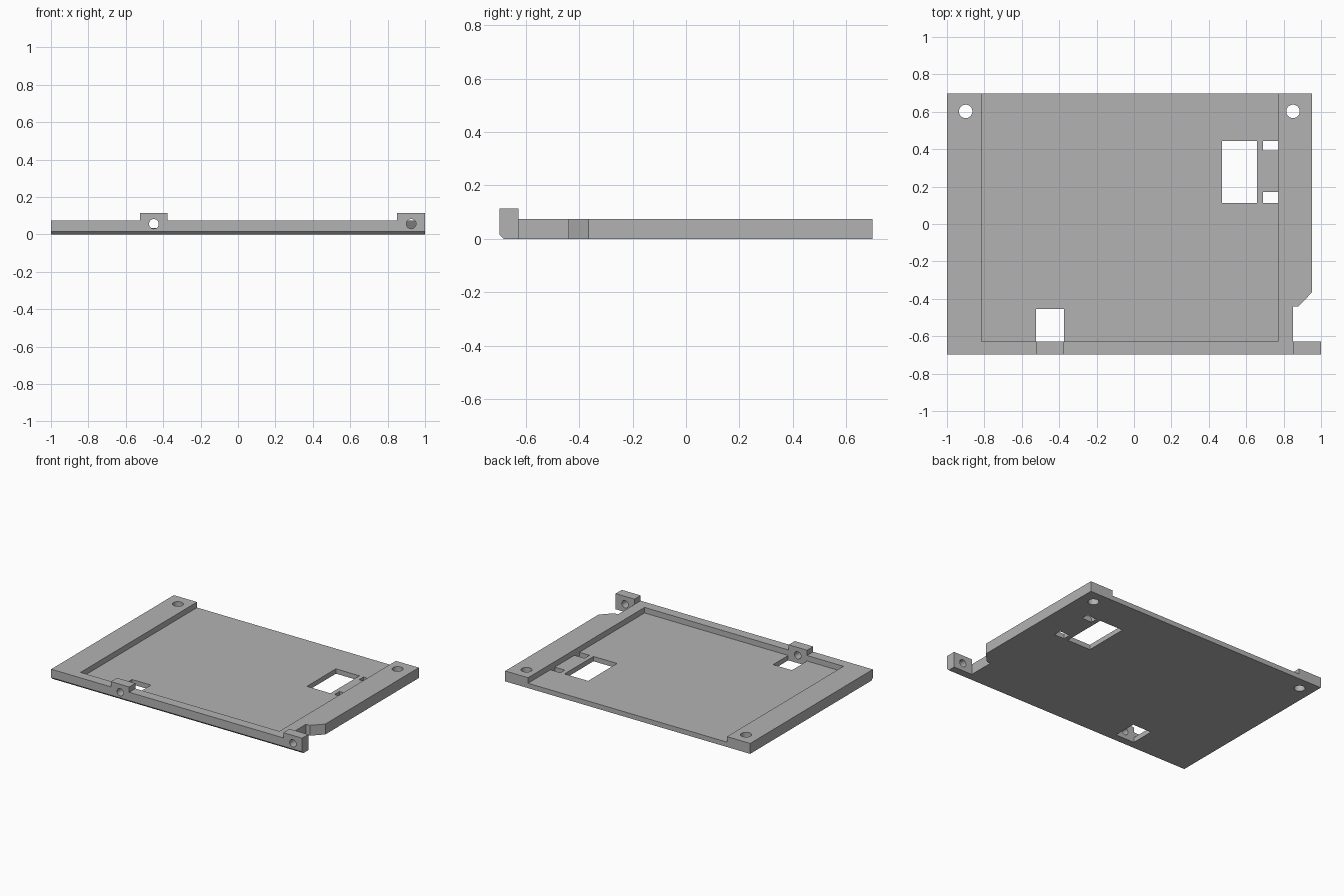
import bpy, bmesh, math
from mathutils import Matrix, Vector

if "Cube" in bpy.data.objects:
    bpy.data.objects.remove(bpy.data.objects["Cube"], do_unlink=True)

HALF_Y = 0.698      # half depth of the tray
BAR_Y = -0.628      # inner face of the front bar
FLOOR, RIM, TAB = 0.035, 0.075, 0.113

# Material
grey = bpy.data.materials.new("plain grey")
grey.use_nodes = True
colour = (0.45, 0.45, 0.45, 1)
grey.diffuse_color = colour
grey.node_tree.nodes["Principled BSDF"].inputs["Base Color"].default_value = colour


def make_object(name, bm):
    bmesh.ops.recalc_face_normals(bm, faces=bm.faces)
    mesh = bpy.data.meshes.new(name)
    bm.to_mesh(mesh)
    bm.free()
    mesh.materials.append(grey)
    ob = bpy.data.objects.new(name, mesh)
    bpy.context.scene.collection.objects.link(ob)
    return ob


def prism(name, points, direction):
    """Extrude a closed outline along a direction."""
    bm = bmesh.new()
    face = bm.faces.new([bm.verts.new(p) for p in points])
    grown = bmesh.ops.extrude_face_region(bm, geom=[face])["geom"]
    moved = [g for g in grown if isinstance(g, bmesh.types.BMVert)]
    bmesh.ops.translate(bm, verts=moved, vec=Vector(direction))
    return make_object(name, bm)


def box(name, x0, x1, y0, y1, z0, z1):
    outline = [(x0, y0, z0), (x1, y0, z0), (x1, y1, z0), (x0, y1, z0)]
    return prism(name, outline, (0, 0, z1 - z0))


def rod(name, centre, radius, length, axis):
    bm = bmesh.new()
    turn = Matrix.Rotation(math.pi / 2, 4, "X") if axis == "Y" else Matrix()
    bmesh.ops.create_cone(bm, cap_ends=True, segments=32, radius1=radius,
                          radius2=radius, depth=length,
                          matrix=Matrix.Translation(centre) @ turn)
    return make_object(name, bm)


def cut(target, cutter):
    """Subtract a cutter, then remove it."""
    mod = target.modifiers.new("cut", "BOOLEAN")
    mod.operation, mod.solver, mod.object = "DIFFERENCE", "EXACT", cutter
    bpy.context.view_layer.update()
    graph = bpy.context.evaluated_depsgraph_get()
    mesh = bpy.data.meshes.new_from_object(target.evaluated_get(graph))
    target.modifiers.clear()
    target.data = mesh
    bpy.data.objects.remove(cutter, do_unlink=True)


# Tray block with the notched right side and front right post
outline = [(-1, -HALF_Y), (1, -HALF_Y), (1, BAR_Y), (0.85, BAR_Y),
           (0.85, -0.44), (0.88, -0.44), (0.952, -0.365),
           (0.952, HALF_Y), (-1, HALF_Y)]
tray = prism("tray", [(x, y, 0) for x, y in outline], (0, 0, TAB))

# Lower the rim everywhere except the two front tabs
cut(tray, box("rim_cutter", -2, 2, BAR_Y, 2, RIM, 1))
for x0, x1 in ((-2, -0.525), (-0.378, 0.85)):
    cut(tray, box("bar_cutter", x0, x1, -2, BAR_Y + 0.05, RIM, 1))

# Recess, open at the back
cut(tray, box("recess_cutter", -0.815, 0.77, BAR_Y, 2, FLOOR, 0.5))

# Openings through the floor
for x0, x1, y0, y1 in ((-0.525, -0.375, BAR_Y, -0.455), (0.47, 0.658, 0.113, 0.443),
                       (0.69, 0.77, 0.393, 0.443), (0.69, 0.77, 0.113, 0.17)):
    cut(tray, box("opening_cutter", x0, x1, y0, y1, -1, 0.06))

# Screw holes in the rear corners and cross holes in the tabs
for x in (-0.9, 0.85):
    cut(tray, rod("screw_cutter", (x, 0.602, 0), 0.036, 1, "Z"))
for x in (-0.45, 0.926):
    cut(tray, rod("tab_cutter", (x, -0.66, 0.056), 0.026, 0.2, "Y"))

# Chamfer along the lower front edge
wedge = [(-2, -HALF_Y - 0.03, 0.045), (-2, -HALF_Y - 0.03, -0.03),
         (-2, -HALF_Y + 0.045, -0.03)]
cut(tray, prism("chamfer_cutter", wedge, (4, 0, 0)))

# Flat faces, smooth hole walls
bpy.context.view_layer.objects.active = tray
tray.select_set(True)
bpy.ops.object.shade_smooth_by_angle(angle=math.radians(25))
